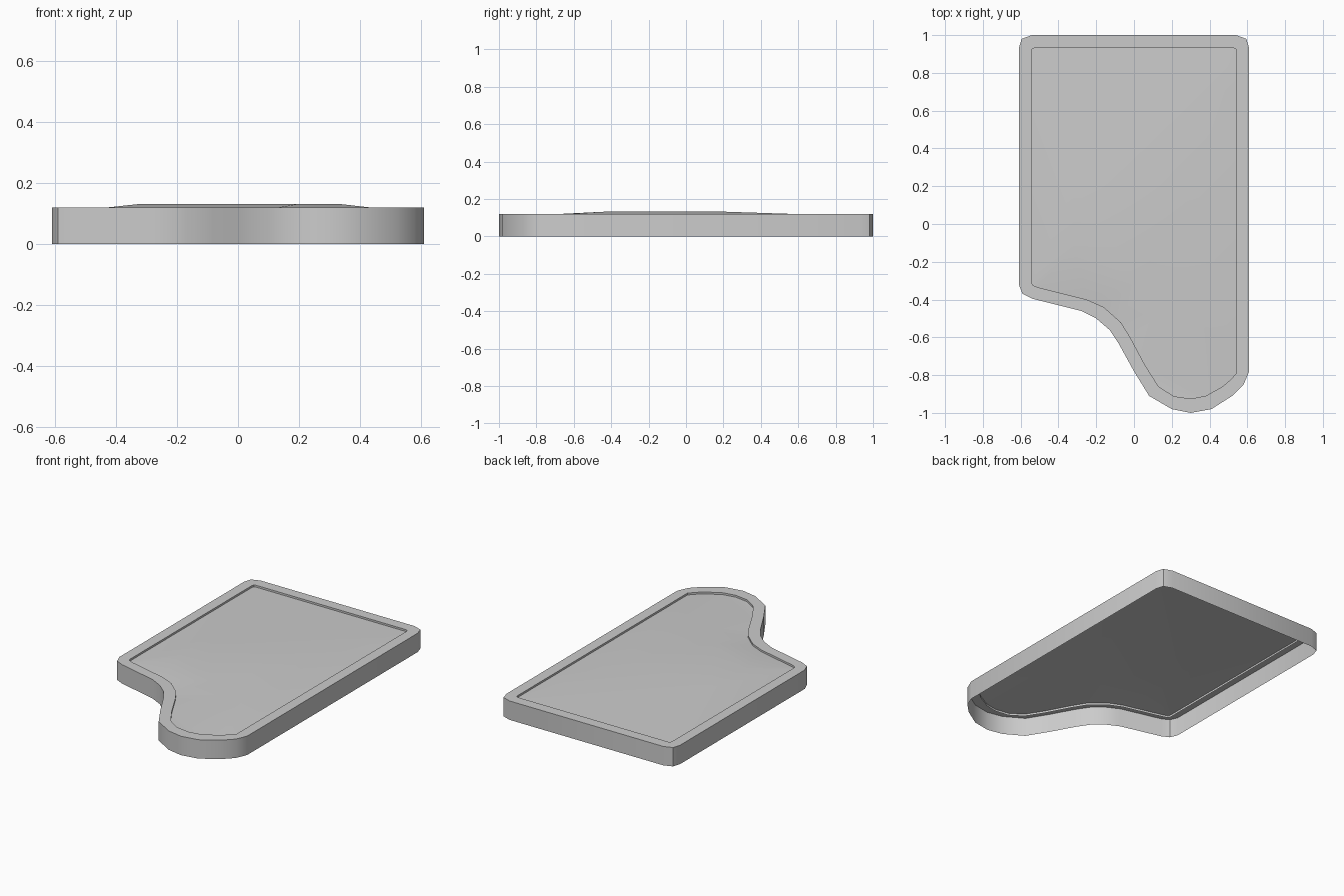
import bpy
from mathutils import Vector
from mathutils.geometry import delaunay_2d_cdt

if "Cube" in bpy.data.objects:
    bpy.data.objects.remove(bpy.data.objects["Cube"])

RIM_Z, LIP_Z, WATER_Z, CREST_Z = 0.12, 0.095, 0.108, 0.132

# Matching outlines of the basin, counter-clockwise: outer wall and inner rim edge
outer = [(0.61, 0.93), (0.595, 0.98), (0.54, 1.0), (-0.54, 1.0), (-0.595, 0.98), (-0.61, 0.93),
         (-0.61, -0.32), (-0.59, -0.37), (-0.54, -0.395), (-0.28, -0.46), (-0.20, -0.50),
         (-0.13, -0.56), (-0.08, -0.635), (0.0, -0.78), (0.08, -0.91), (0.20, -0.98),
         (0.30, -1.0), (0.41, -0.98), (0.52, -0.91), (0.58, -0.85), (0.61, -0.78)]
inner = [(0.543, 0.915), (0.538, 0.927), (0.526, 0.932), (-0.526, 0.932), (-0.538, 0.927),
         (-0.543, 0.915), (-0.543, -0.31), (-0.535, -0.325), (-0.51, -0.335), (-0.25, -0.40),
         (-0.16, -0.44), (-0.07, -0.52), (-0.02, -0.60), (0.06, -0.75), (0.13, -0.86),
         (0.21, -0.912), (0.30, -0.925), (0.38, -0.91), (0.47, -0.86), (0.51, -0.825),
         (0.543, -0.79)]


def make_object(name, verts, faces):
    mesh = bpy.data.meshes.new(name)
    mesh.from_pydata(verts, [], faces)
    obj = bpy.data.objects.new(name, mesh)
    bpy.context.collection.objects.link(obj)
    bpy.ops.object.select_all(action='DESELECT')
    obj.select_set(True)
    bpy.context.view_layer.objects.active = obj
    bpy.ops.object.shade_smooth_by_angle(angle=0.6)
    return obj


# Basin shell: open-bottomed wall, flat rim and short inner lip
n = len(outer)
loops = [(outer, 0.0), (outer, RIM_Z), (inner, RIM_Z), (inner, LIP_Z)]
verts = [(x, y, z) for outline, z in loops for x, y in outline]
faces = [(k * n + i, k * n + (i + 1) % n, (k + 1) * n + (i + 1) % n, (k + 1) * n + i)
         for k in range(len(loops) - 1) for i in range(n)]
make_object("basin_rim", verts, faces)

# Water sheet: low at the rim, rising gently to a flat crest in the middle
crest = [(0.33, 0.2), (-0.32, 0.2), (-0.32, -0.12), (0.02, -0.3), (0.2, -0.43), (0.33, -0.43)]
points = [Vector(p) for p in inner + crest]
edges = [(i, (i + 1) % n) for i in range(n)]
edges += [(n + i, n + (i + 1) % len(crest)) for i in range(len(crest))]
flat, _, tris, origins, _, _ = delaunay_2d_cdt(points, edges, [], 1, 1e-5)
water = [(p.x, p.y, CREST_Z if any(o >= n for o in src) else WATER_Z)
         for p, src in zip(flat, origins)]
make_object("water_surface", water, tris)
